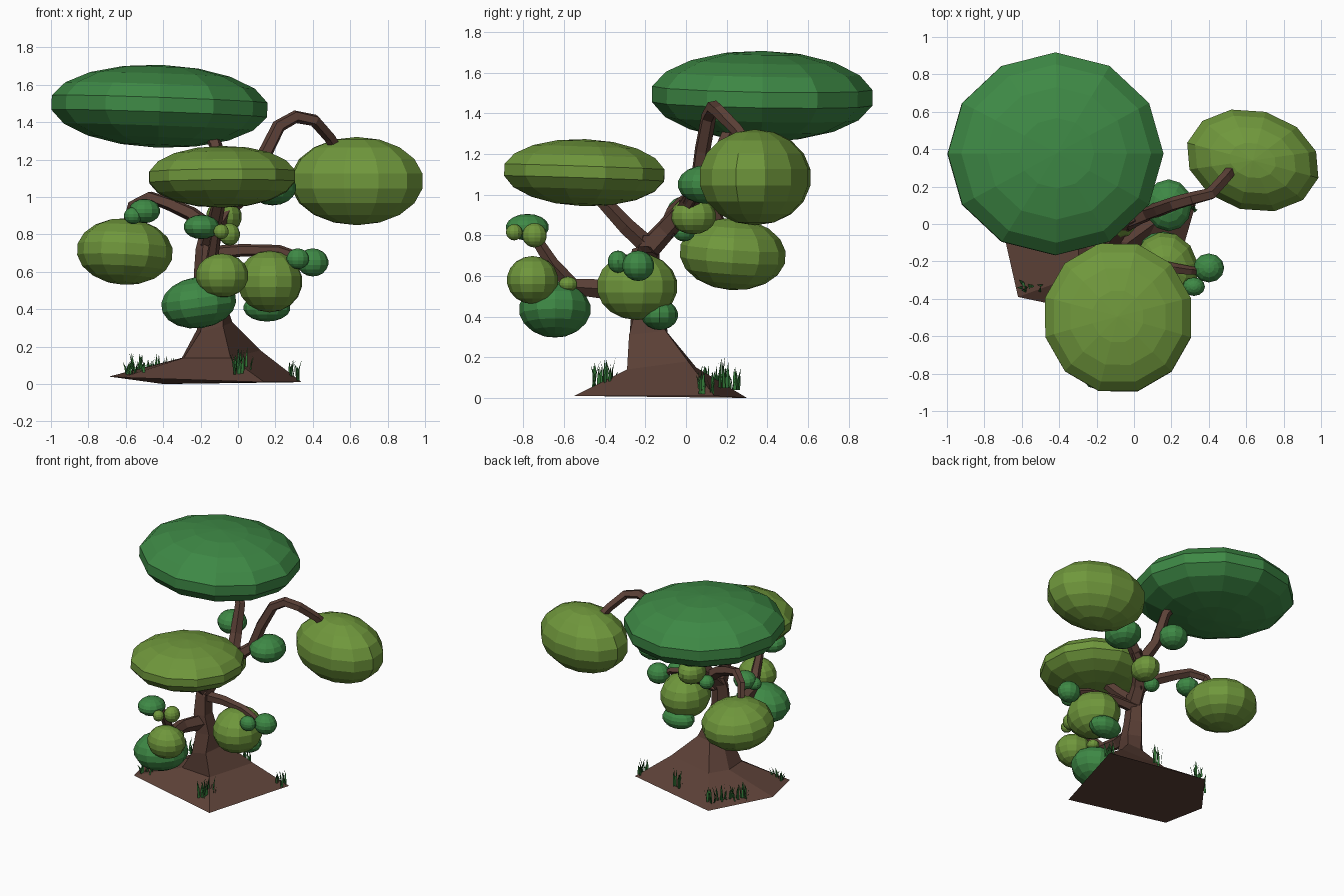
import bpy, bmesh, math, random
from mathutils import Vector, Matrix, Euler

if "Cube" in bpy.data.objects:
    bpy.data.objects.remove(bpy.data.objects["Cube"])

random.seed(4)


def material(name, color):
    m = bpy.data.materials.new(name)
    m.diffuse_color = (*color, 1)
    m.use_nodes = True
    m.node_tree.nodes["Principled BSDF"].inputs["Base Color"].default_value = m.diffuse_color
    return m


BARK = material("bark", (0.107, 0.052, 0.038))
DARK = material("dark_leaves", (0.048, 0.25, 0.06))
LIGHT = material("light_leaves", (0.16, 0.31, 0.045))
GRASS = material("grass_green", (0.03, 0.17, 0.035))


def finish(bm, name, mat):
    bmesh.ops.recalc_face_normals(bm, faces=bm.faces)
    me = bpy.data.meshes.new(name)
    bm.to_mesh(me)
    bm.free()
    me.materials.append(mat)
    ob = bpy.data.objects.new(name, me)
    bpy.context.collection.objects.link(ob)
    return ob


def loft(bm, rings):
    """Skin a stack of equal-sided rings and cap both ends."""
    vs = [[bm.verts.new(p) for p in r] for r in rings]
    n = len(vs[0])
    for a, b in zip(vs, vs[1:]):
        for i in range(n):
            j = (i + 1) % n
            bm.faces.new((a[i], a[j], b[j], b[i]))
    bm.faces.new(vs[0])
    bm.faces.new(vs[-1])


def branch(name, path, r0, r1, sides=5):
    """Tapered low-poly limb along a path of points."""
    pts = [Vector(p) for p in path]
    rings, side = [], None
    for i, p in enumerate(pts):
        t = (pts[min(i + 1, len(pts) - 1)] - pts[max(i - 1, 0)]).normalized()
        ref = side if side else (Vector((0, 1, 0)) if abs(t.y) < 0.8 else Vector((1, 0, 0)))
        side = (ref - t * ref.dot(t)).normalized()
        up = t.cross(side)
        r = r0 + (r1 - r0) * i / (len(pts) - 1)
        rings.append([p + r * (side * math.cos(a) + up * math.sin(a))
                      for a in (k * math.tau / sides for k in range(sides))])
    bm = bmesh.new()
    loft(bm, rings)
    finish(bm, name, BARK)


def foliage(name, mat, loc, radii, tilt=(0, 0, 0)):
    """Faceted ellipsoid clump of leaves."""
    bm = bmesh.new()
    rot = Euler([math.radians(a) for a in tilt]).to_matrix().to_4x4()
    scale = Matrix.Diagonal((*[r * s for r, s in zip(radii, (1.01, 1.01, 1))], 1))
    bmesh.ops.create_uvsphere(bm, u_segments=12, v_segments=9, radius=1,
                              matrix=Matrix.Translation(loc) @ rot @ scale)
    finish(bm, name, mat)


# Trunk: flared five-sided root mound rising into a thin stem
def stem_ring(x, y, z, r):
    return [(x + r * math.cos(a), y + r * math.sin(a), z)
            for a in (math.radians(30 + 72 * k) for k in range(5))]


bm = bmesh.new()
loft(bm, [
    [(.34, .14, .01), (-.40, .30, 0), (-.69, -.08, .04), (-.62, -.39, .035), (.14, -.55, .01)],
    [(.12, .01, .18), (-.23, .05, .15), (-.30, -.10, .14), (-.29, -.27, .14), (-.04, -.29, .14)],
    [(-.03, -.10, .33), (-.14, -.09, .32), (-.22, -.15, .29), (-.20, -.28, .28), (-.08, -.28, .31)],
    stem_ring(-.14, -.19, .44, .085),
    stem_ring(-.165, -.20, .58, .072),
    stem_ring(-.165, -.19, .72, .062),
    stem_ring(-.15, -.17, .80, .058),
])
finish(bm, "trunk", BARK)

# Limbs
branch("upper_limb", [(-.16, -.2, .72), (-.13, -.1, .83), (-.06, 0, .94), (.02, .04, 1.0)], .06, .045)
branch("crown_branch", [(-.05, 0, .94), (-.1, .12, 1.08), (-.12, .2, 1.28), (-.2, .26, 1.42)], .05, .03)
branch("arched_branch", [(-.02, .02, .97), (.08, .06, 1.05), (.14, .08, 1.22), (.22, .11, 1.38),
                         (.31, .135, 1.43), (.41, .16, 1.41), (.49, .25, 1.32), (.56, .34, 1.2)], .045, .03)
branch("front_canopy_branch", [(-.17, -.17, .73), (-.13, -.3, .85), (-.1, -.42, .98), (-.09, -.5, 1.08)], .05, .03)
branch("left_branch", [(-.12, -.1, .81), (-.25, -.06, .91), (-.36, -.01, .96), (-.47, .05, 1.0),
                       (-.56, .12, .96), (-.61, .2, .8)], .045, .025)
branch("right_branch", [(-.15, -.18, .7), (.02, -.2, .715), (.22, -.24, .715), (.3, -.25, .69),
                        (.36, -.25, .65)], .04, .02)
branch("right_branch_drop", [(.16, -.23, .71), (.18, -.24, .6), (.16, -.17, .42)], .025, .015)
branch("front_branch", [(-.16, -.2, .51), (-.2, -.4, .535), (-.18, -.56, .55), (-.14, -.66, .66),
                        (-.12, -.75, .8), (-.14, -.78, .84)], .058, .02)

# Large canopies
foliage("crown_canopy", DARK, (-.42, .375, 1.485), (.58, .545, .222), (-1, 2, 0))
foliage("front_canopy", LIGHT, (-.085, -.5, 1.108), (.405, .41, .165), (-2, 0, 15))
foliage("right_canopy", LIGHT, (.635, .34, 1.085), (.365, .27, .236), (0, 0, -15))
foliage("left_canopy", LIGHT, (-.605, .23, .708), (.255, .26, .178), (-4, 3, 0))
foliage("low_front_clump", DARK, (-.21, -.645, .435), (.2, .175, .137), (0, -8, 0))
foliage("mid_front_clump", LIGHT, (-.085, -.755, .58), (.14, .125, .118))
foliage("low_right_clump", LIGHT, (.17, -.24, .548), (.175, .2, .165), (0, 0, 10))

# Small leaf clumps: material, centre, radii
small = [
    (DARK, (.155, -.13, .408), (.125, .09, .074)),
    (DARK, (.40, -.235, .65), (.083, .078, .075)),
    (DARK, (.32, -.335, .67), (.06, .05, .055)),
    (DARK, (-.50, -.01, .925), (.083, .08, .065)),
    (DARK, (-.56, -.04, .90), (.05, .05, .045)),
    (DARK, (-.195, -.78, .84), (.095, .105, .065)),
    (LIGHT, (-.045, -.745, .80), (.055, .06, .06)),
    (LIGHT, (-.09, -.845, .815), (.04, .04, .04)),
    (LIGHT, (-.11, -.58, .56), (.045, .045, .037)),
    (LIGHT, (-.075, .035, .895), (.095, .112, .09)),
    (DARK, (-.17, -.01, .82), (.055, .055, .05)),
    (DARK, (.185, .1, 1.05), (.125, .14, .095)),
    (DARK, (-.19, .2, 1.12), (.105, .105, .085)),
]
for i, (mat, loc, rad) in enumerate(small):
    foliage(f"small_clump_{i + 1}", mat, loc, rad)


# Grass tufts made of thin bent blades
def tuft(name, loc, spread, count, height):
    bm = bmesh.new()
    for _ in range(count):
        p = Vector(loc) + Vector([random.uniform(-1, 1) * s for s in spread] + [0])
        a = random.uniform(0, math.tau)
        w = Vector((math.cos(a), math.sin(a), 0)) * .008
        lean = Vector((-math.sin(a), math.cos(a), 0)) * random.uniform(.01, .03)
        h = Vector((0, 0, height * random.uniform(.6, 1)))
        v = [bm.verts.new(q) for q in (p - w, p + w, p + h * .6 + lean * .4 + w * .8,
                                       p + h * .6 + lean * .4 - w * .8, p + h + lean)]
        bm.faces.new(v[:4])
        bm.faces.new((v[3], v[2], v[4]))
    finish(bm, name, GRASS)


tuft("front_grass", (.025, -.41, .05), (.045, .05), 22, .15)
tuft("left_grass", (-.55, -.34, .05), (.05, .03), 12, .08)
tuft("right_grass", (.3, .1, .02), (.025, .04), 12, .12)
tuft("back_grass", (-.06, .18, .05), (.03, .03), 8, .16)
for i in range(4):
    t = i / 3
    tuft(f"back_left_grass_{i + 1}", (-.55 + .17 * t, .06 + .17 * t, .05 - .01 * t), (.03, .03), 9, .12)
